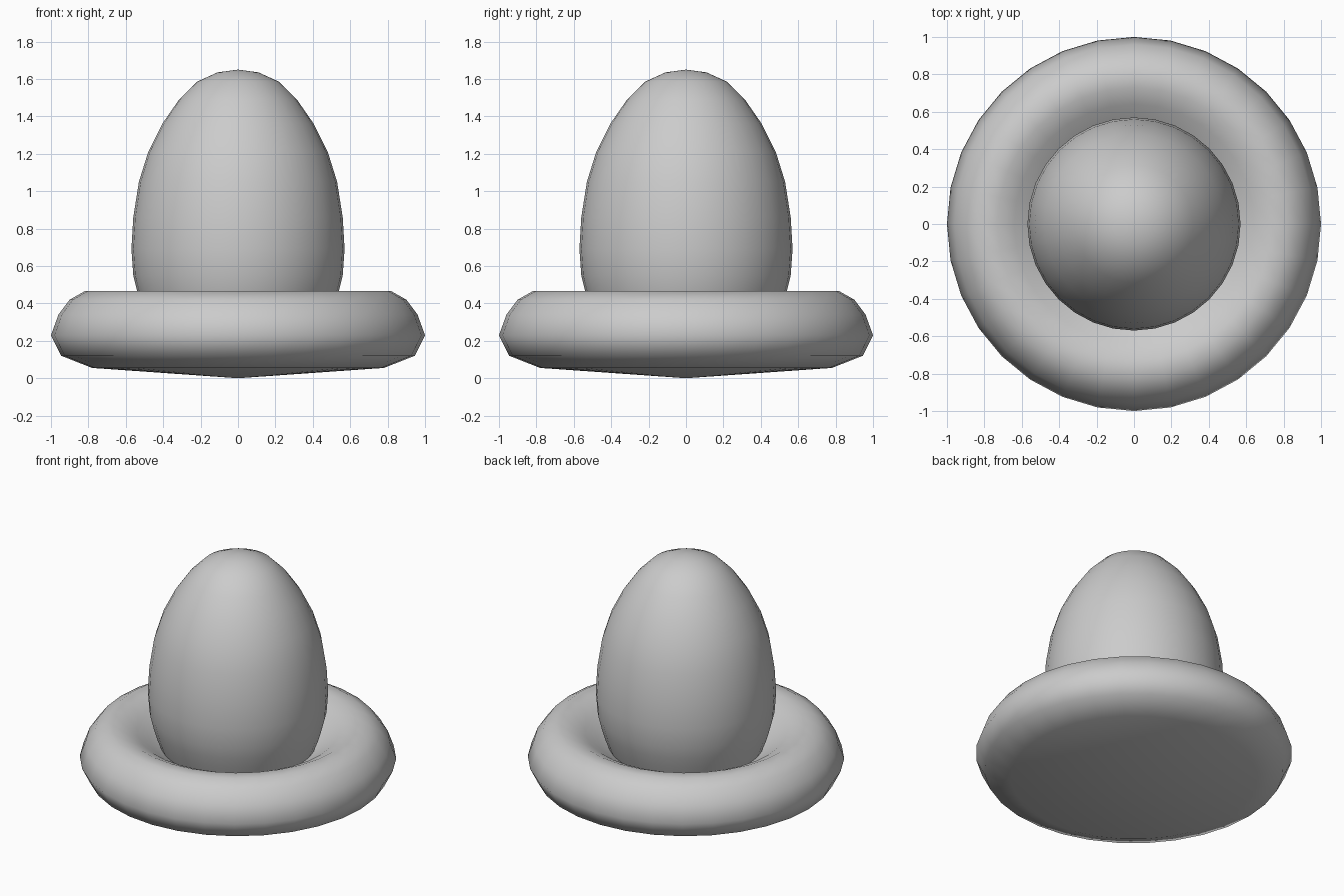
import bpy, bmesh
from math import cos, sin, tau

if "Cube" in bpy.data.objects:
    bpy.data.objects.remove(bpy.data.objects["Cube"])

SEGMENTS = 32


def lathe(name, profile):
    """Revolve (radius, height) points about z; zero radius closes to a pole."""
    bm = bmesh.new()
    rings = []
    for r, z in profile:
        n = 1 if r == 0 else SEGMENTS
        rings.append([bm.verts.new((r * cos(tau * i / SEGMENTS),
                                    r * sin(tau * i / SEGMENTS), z)) for i in range(n)])
    for a, b in zip(rings, rings[1:]):
        for i in range(SEGMENTS):
            j = (i + 1) % SEGMENTS
            if len(a) == 1:
                bm.faces.new((a[0], b[j], b[i]))
            elif len(b) == 1:
                bm.faces.new((a[i], a[j], b[0]))
            else:
                bm.faces.new((a[i], a[j], b[j], b[i]))
    bmesh.ops.recalc_face_normals(bm, faces=bm.faces)
    # open shells: make sure the normals face outward / upward
    top = max(bm.faces, key=lambda f: f.calc_center_median().z)
    if top.normal.z < 0:
        bmesh.ops.reverse_faces(bm, faces=bm.faces)
    mesh = bpy.data.meshes.new(name)
    bm.to_mesh(mesh)
    bm.free()
    for p in mesh.polygons:
        p.use_smooth = True
    obj = bpy.data.objects.new(name, mesh)
    bpy.context.collection.objects.link(obj)
    return obj


# Cushion-like round base: shallow conical underside, rounded rim, dip to the dome
lathe("round_base", [
    (0, 0.0), (0.78, 0.055), (0.945, 0.12), (1.0, 0.23), (0.96, 0.34),
    (0.90, 0.42), (0.82, 0.465), (0.73, 0.462), (0.64, 0.42),
    (0.56, 0.365), (0.49, 0.32)])

# Egg-shaped dome rising from the dip
lathe("egg_dome", [
    (0.49, 0.32), (0.52, 0.40), (0.54, 0.47), (0.56, 0.55), (0.57, 0.69),
    (0.56, 0.86), (0.53, 1.05), (0.48, 1.21), (0.405, 1.36),
    (0.315, 1.49), (0.22, 1.585), (0.11, 1.635), (0, 1.65)])
